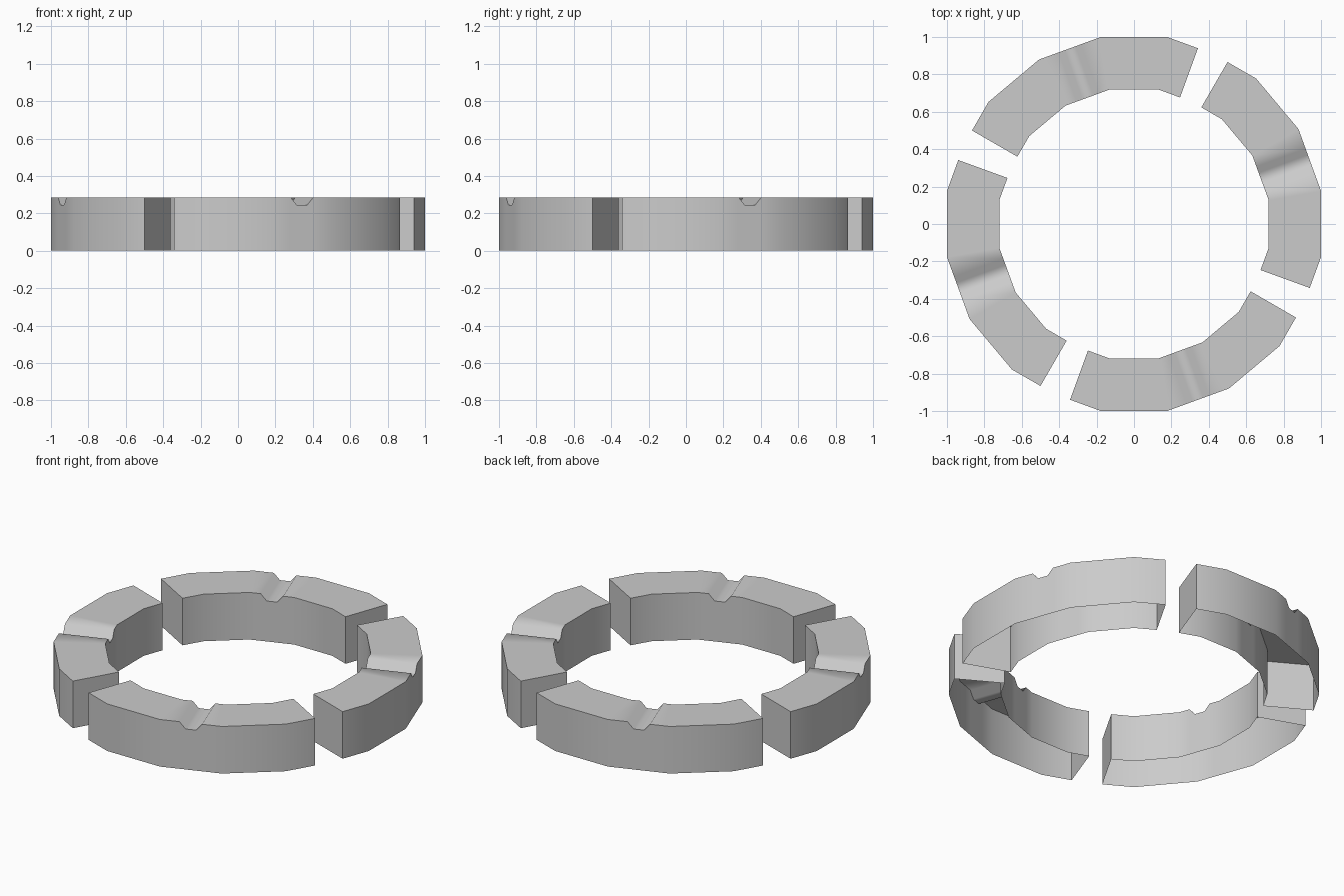
import bpy, bmesh
from math import radians, cos, sin
from mathutils import Vector

cube = bpy.data.objects.get("Cube")
if cube:
    bpy.data.objects.remove(cube)

OUTER, INNER, HEIGHT = 1.0, 0.72, 0.285   # apothems of the two 18-sided rings
GROOVE_Z = 0.245

grey = bpy.data.materials.new("plain grey")
grey.use_nodes = True
grey.diffuse_color = (0.6, 0.6, 0.6, 1)
grey.node_tree.nodes["Principled BSDF"].inputs["Base Color"].default_value = (0.6, 0.6, 0.6, 1)


def column(direction, slide, r_out, r_in, top):
    """Cross-section outline: up the outer wall, over the top, down the inner wall."""
    a = radians(direction)
    u, t = Vector((cos(a), sin(a), 0)), Vector((-sin(a), cos(a), 0))
    out, inn = u * r_out + t * slide, u * r_in + t * slide
    up = Vector((0, 0, top))
    return [out, out + up, inn + up, inn]


def corner(direction):
    k = 1 / cos(radians(10))
    return column(direction, 0, OUTER * k, INNER * k, HEIGHT)


def middle(direction, slide=0, top=HEIGHT):
    return column(direction, slide, OUTER, INNER, top)


def ring_segment(name, start):
    # Ends lie halfway along a ring side; the groove crosses the third side
    g = start + 40
    columns = [middle(start), corner(start + 10), corner(start + 30),
               middle(g, -0.064), middle(g, -0.03, GROOVE_Z),
               middle(g, 0.03, GROOVE_Z), middle(g, 0.064),
               corner(start + 50), corner(start + 70), middle(start + 80)]
    bm = bmesh.new()
    rows = [[bm.verts.new(p) for p in c] for c in columns]
    # Walls and top, open underneath
    for a, b in zip(rows, rows[1:]):
        for i in range(3):
            bm.faces.new((a[i], b[i], b[i + 1], a[i + 1]))
    # Closed ends
    bm.faces.new(rows[0])
    bm.faces.new(rows[-1][::-1])
    bm.normal_update()
    mesh = bpy.data.meshes.new(name)
    bm.to_mesh(mesh)
    bm.free()
    mesh.materials.append(grey)
    obj = bpy.data.objects.new(name, mesh)
    bpy.context.collection.objects.link(obj)
    return obj


bpy.ops.object.select_all(action='DESELECT')
for i, side in enumerate(("front", "left", "back", "right")):
    segment = ring_segment(side + "_ring_segment", -110 + 90 * i)
    segment.select_set(True)
    bpy.context.view_layer.objects.active = segment
bpy.ops.object.shade_smooth_by_angle(angle=radians(60))
